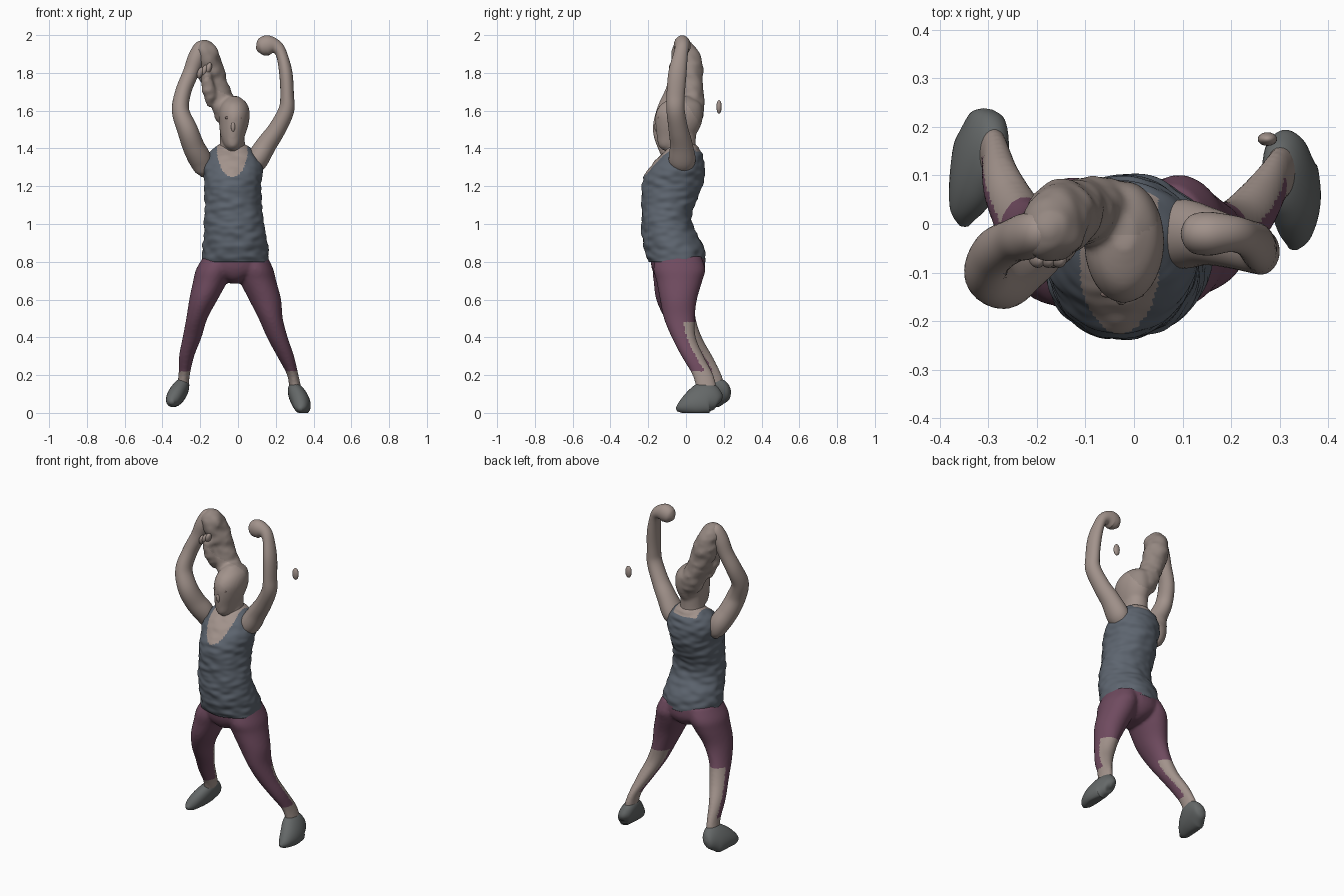
import bpy, bmesh, math
from mathutils import Vector, noise

def material(name, rgb):
    m = bpy.data.materials.new(name)
    m.diffuse_color = (*rgb, 1)
    return m

SKIN = material("skin", (0.36, 0.29, 0.26))
TANK = material("tank_fabric", (0.11, 0.13, 0.16))
PLUM = material("leggings_fabric", (0.16, 0.07, 0.115))
SHOE = material("shoe_grey", (0.13, 0.14, 0.14))
HAIR = material("hair_tone", (0.30, 0.245, 0.22))
DARK = material("face_shade", (0.20, 0.145, 0.13))
X, Y, Z = Vector((1, 0, 0)), Vector((0, 1, 0)), Vector((0, 0, 1))

def resample(stations, steps):
    """Catmull-Rom curve through stations of (x, y, z, r1, r2)."""
    p = [stations[0]] + stations + [stations[-1]]
    out = []
    for i in range(1, len(p) - 2):
        for s in range(steps):
            t = s / steps
            out.append([0.5 * (2*b + (c-a)*t + (2*a-5*b+4*c-d)*t*t + (3*b-a-3*c+d)*t**3)
                        for a, b, c, d in zip(p[i-1], p[i], p[i+1], p[i+2])])
    return out + [list(stations[-1])]

def paint(ob, mats, pick=None):
    """Smooth shading, plus a material per face chosen from its centre and normal."""
    me = ob.data
    me.materials.clear()
    for m in mats:
        me.materials.append(m)
    for f in me.polygons:
        f.use_smooth = True
        f.material_index = pick(f.center, f.normal) if pick else 0

def loft(name, stations, mats, ref=X, flat=False, roll=0, floor=None,
         wrinkle=0, pick=None, sides=32, steps=6):
    """Skin elliptical rings along a path; r1 lies along ref, r2 across it."""
    rows = resample([s if len(s) == 5 else (*s, s[3]) for s in stations], steps)
    pts = [Vector(r[:3]) for r in rows]
    bm = bmesh.new()
    rings = []
    for i, r in enumerate(rows):
        t = Z if flat else (pts[min(i+1, len(pts)-1)] - pts[max(i-1, 0)]).normalized()
        u = (ref - t * ref.dot(t)).normalized()
        v = t.cross(u)
        c, s = math.cos(roll), math.sin(roll)
        ring = []
        for k in range(sides):
            a = 2 * math.pi * k / sides
            eu, ev = max(r[3], .003) * math.cos(a), max(r[4], .003) * math.sin(a)
            e = u * (eu*c - ev*s) + v * (eu*s + ev*c)
            q = pts[i] + e
            if wrinkle:
                q += e.normalized() * wrinkle * noise.noise(Vector((q.x*16, q.y*16, q.z*32)))
            if floor is not None:
                q.z = max(q.z, floor)
            ring.append(bm.verts.new(q))
        rings.append(ring)
    for lo, hi in zip(rings, rings[1:]):
        for k in range(sides):
            j = (k + 1) % sides
            bm.faces.new((lo[k], lo[j], hi[j], hi[k]))
    bm.faces.new(rings[0])
    bm.faces.new(rings[-1])
    bmesh.ops.recalc_face_normals(bm, faces=bm.faces)
    me = bpy.data.meshes.new(name)
    bm.to_mesh(me)
    ob = bpy.data.objects.new(name, me)
    bpy.context.collection.objects.link(ob)
    paint(ob, mats, pick)
    return ob

def fuse(name, parts, mats, pick=None):
    """Melt overlapping parts into one smooth skin."""
    bpy.ops.object.select_all(action='DESELECT')
    for p in parts:
        p.select_set(True)
    bpy.context.view_layer.objects.active = parts[0]
    bpy.ops.object.join()
    ob = bpy.context.object
    ob.name = name
    ob.modifiers.new("melt", 'REMESH').voxel_size = .009
    sm = ob.modifiers.new("soften", 'SMOOTH')
    sm.factor, sm.iterations = .5, 6
    bpy.ops.object.convert(target='MESH')
    paint(bpy.context.object, mats, pick)

def blob(name, loc, size, mat, rot=(0, 0, 0)):
    bpy.ops.mesh.primitive_uv_sphere_add(segments=20, ring_count=12, location=loc, rotation=rot)
    ob = bpy.context.object
    ob.name, ob.scale = name, size
    ob.data.materials.append(mat)
    bpy.ops.object.shade_smooth()

# Tank top, with skin showing in the scooped neckline
def neckline(c, n):
    d = abs(c.x + 0.03)
    return int(c.z > (1.25 + 8*d*d + 1500*d**4 if n.y < 0 else 1.385) and d < 0.08)

loft("tank_top", [(-.012, -.05, .80, .176, .15), (-.014, -.065, .88, .173, .16),
    (-.018, -.095, .97, .160, .14), (-.022, -.102, 1.04, .155, .133),
    (-.027, -.087, 1.13, .150, .148), (-.028, -.07, 1.22, .150, .162),
    (-.026, -.045, 1.30, .158, .145), (-.03, -.025, 1.36, .138, .115),
    (-.03, -.015, 1.40, .100, .085), (-.03, -.015, 1.43, .05, .05)],
    [TANK, SKIN], flat=True, wrinkle=.008, pick=neckline, sides=128, steps=12)

# Pelvis and legs
hips = loft("hips", [(-.017, -.04, .685, .025, .06), (-.016, -.04, .71, .08, .11),
    (-.015, -.04, .76, .165, .14), (-.013, -.045, .83, .172, .145)], [PLUM], flat=True)
left = loft("left_side_leg", [(-.10, -.04, .83, .08, .12), (-.125, -.04, .76, .097, .137),
    (-.145, -.045, .7, .092, .127), (-.183, -.055, .6, .075, .103),
    (-.218, -.03, .5, .056, .082), (-.243, .02, .4, .050, .064),
    (-.272, .08, .3, .040, .060), (-.285, .135, .2, .030, .054),
    (-.295, .155, .12, .033, .055)], [PLUM], flat=True)
right = loft("right_side_leg", [(.075, -.04, .83, .08, .12), (.092, -.035, .76, .095, .137),
    (.105, -.035, .7, .097, .122), (.143, -.04, .6, .085, .098),
    (.173, -.035, .5, .064, .082), (.208, -.012, .4, .055, .064),
    (.252, .035, .3, .045, .059), (.29, .09, .2, .030, .056),
    (.305, .11, .12, .033, .055)], [PLUM], flat=True)
fuse("leggings_and_shins", [hips, left, right], [PLUM, SKIN],
     lambda c, n: int(c.z < .22 or (c.z < .48 and n.y > .2)))

# Shoes, rolled outward
loft("left_side_shoe", [(-.300, .237, .11, .01, .01), (-.303, .22, .11, .034, .05),
    (-.313, .16, .11, .046, .085), (-.33, .09, .09, .046, .068),
    (-.347, .03, .065, .033, .037), (-.35, -.003, .055, .01, .01)],
    [SHOE], roll=-.45, floor=.032)
loft("right_side_shoe", [(.312, .182, .06, .01, .01), (.315, .165, .07, .036, .055),
    (.320, .11, .08, .048, .09), (.333, .04, .055, .048, .072),
    (.333, -.02, .03, .034, .036), (.328, -.05, .018, .01, .01)],
    [SHOE], roll=.4, floor=0)

# Neck, head and the hair swept up to the raised hand
neck = loft("neck", [(-.03, -.02, 1.34, .095), (-.03, -.022, 1.40, .070, .075),
    (-.03, -.02, 1.50, .064, .075)], [SKIN], flat=True)
head = loft("head", [(-.028, -.10, 1.388, .012, .015), (-.028, -.085, 1.412, .042, .06),
    (-.028, -.055, 1.465, .064, .10), (-.022, -.04, 1.53, .078, .122),
    (-.02, -.035, 1.59, .082, .124), (-.02, -.025, 1.64, .066, .10),
    (-.02, -.02, 1.677, .022, .032)], [SKIN], flat=True)
hair = loft("hair", [(-.03, .02, 1.50, .03), (-.045, .02, 1.57, .074, .072),
    (-.09, .025, 1.66, .070, .065), (-.124, .022, 1.75, .070, .066),
    (-.153, .010, 1.84, .076, .070), (-.172, -.01, 1.92, .068, .060),
    (-.18, -.015, 1.955, .048, .045), (-.182, -.015, 1.977, .012)], [HAIR], ref=Y, wrinkle=.012)
lock = loft("lock", [(-.165, -.07, 1.82, .012), (-.165, -.055, 1.76, .034),
    (-.15, -.035, 1.69, .036), (-.155, -.02, 1.62, .012)], [HAIR], ref=Y, wrinkle=.01)
fuse("head_and_swept_up_hair", [neck, head, hair, lock], [SKIN, HAIR],
     lambda c, n: int(c.z > 1.64 + .5*min(c.y, .1) * -3))
blob("nose", (-.026, -.157, 1.515), (.011, .010, .026), SKIN)
blob("mouth", (-.027, -.143, 1.458), (.022, .007, .006), DARK)
for s in (-1, 1):
    blob("eye", (-.024 + s*.029, -.145, 1.562), (.016, .007, .008), DARK)

# Raised arms
loft("left_side_arm", [(-.185, -.03, 1.25, .012), (-.185, -.035, 1.28, .042),
    (-.20, -.05, 1.34, .06), (-.235, -.085, 1.41, .062, .058),
    (-.268, -.115, 1.5, .060, .054), (-.304, -.10, 1.6, .054, .046),
    (-.29, -.06, 1.7, .050, .042), (-.25, -.035, 1.8, .045, .042),
    (-.22, -.025, 1.88, .048, .045), (-.19, -.015, 1.94, .04, .038),
    (-.17, -.01, 1.965, .008)], [SKIN], ref=Y)
loft("right_side_arm", [(.06, -.02, 1.27, .03), (.095, -.02, 1.33, .07, .058),
    (.15, -.025, 1.42, .06, .054), (.205, -.04, 1.5, .052, .047),
    (.255, -.055, 1.6, .048, .042), (.260, -.055, 1.68, .048, .036),
    (.253, -.045, 1.8, .048, .035), (.23, -.028, 1.9, .038, .03),
    (.20, -.02, 1.938, .038, .038), (.155, -.02, 1.945, .045, .054),
    (.120, -.02, 1.93, .038, .042), (.100, -.02, 1.92, .008)], [SKIN], ref=Y)

# Curled fingers of the hand holding the hair
for i in range(3):
    blob("finger", (-.20 + i*.022, -.068, 1.80 + i*.012), (.016, .022, .032), SKIN, (.2, .3, 0))

# Small floating fragment beside the figure
blob("floating_fragment", (.275, .175, 1.62), (.02, .014, .036), SKIN)
